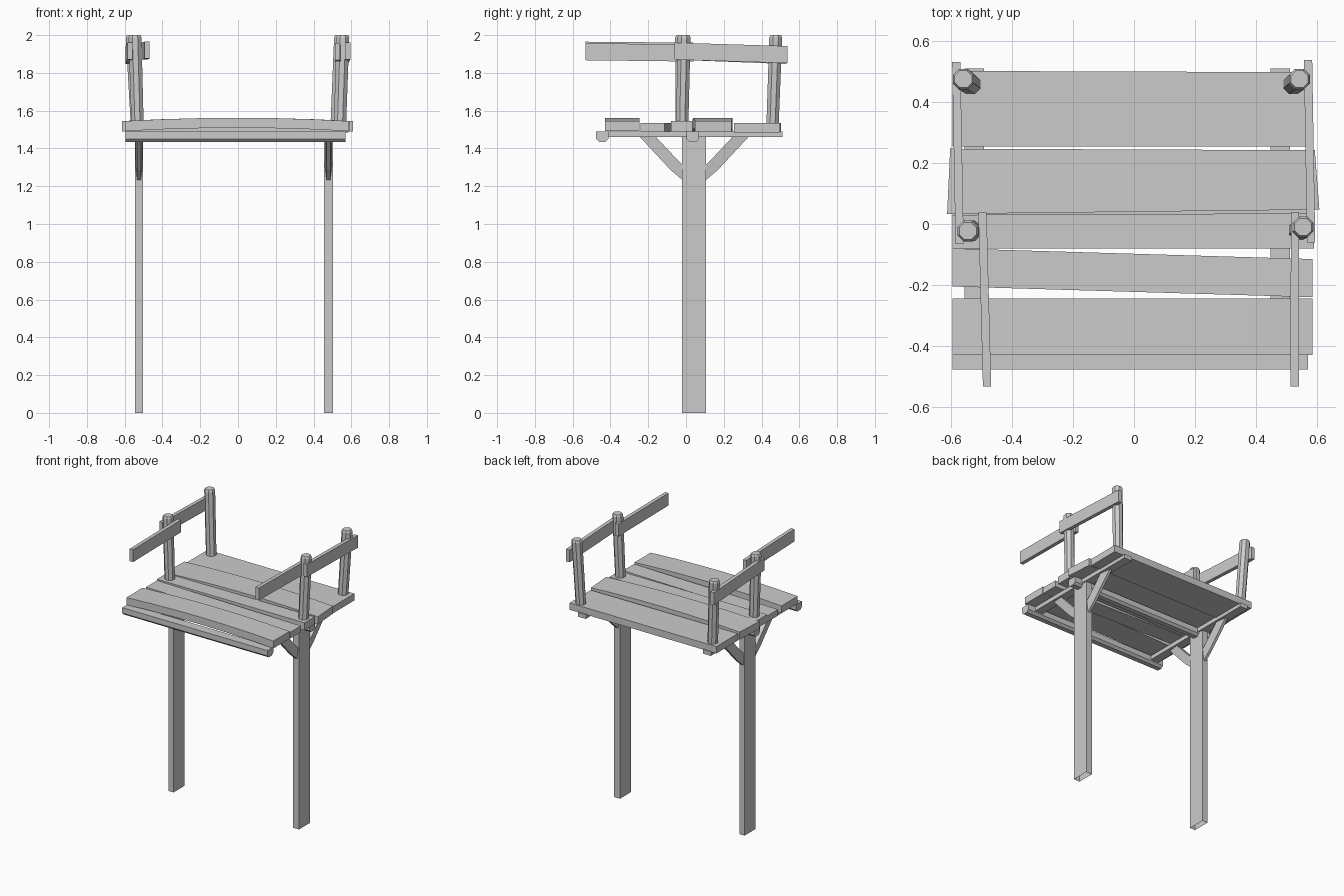
import bpy, bmesh, math
from mathutils import Vector

cube = bpy.data.objects.get("Cube")
if cube:
    bpy.data.objects.remove(cube)

wood = bpy.data.materials.new("grey_wood")
wood.use_nodes = True
GREY = (0.6, 0.6, 0.6, 1)
wood.diffuse_color = GREY
wood.node_tree.nodes["Principled BSDF"].inputs["Base Color"].default_value = GREY


def finish(name, bm):
    bmesh.ops.recalc_face_normals(bm, faces=bm.faces)
    mesh = bpy.data.meshes.new(name)
    bm.to_mesh(mesh)
    bm.free()
    mesh.materials.append(wood)
    obj = bpy.data.objects.new(name, mesh)
    bpy.context.collection.objects.link(obj)
    return obj


def loft(name, rings, open_start=False):
    """Join matching rings of points into a solid bar."""
    bm = bmesh.new()
    loops = [[bm.verts.new(p) for p in ring] for ring in rings]
    n = len(loops[0])
    for a, b in zip(loops, loops[1:]):
        for i in range(n):
            j = (i + 1) % n
            bm.faces.new((a[i], a[j], b[j], b[i]))
    if not open_start:
        bm.faces.new(loops[0])
    bm.faces.new(loops[-1])
    return finish(name, bm)


def plank(name, left, right, z0, z1, bow=0.0):
    """Deck board; each end is (x at front, x at back, y front, y back)."""
    rings = []
    steps = 6 if bow else 1
    for i in range(steps + 1):
        t = i / steps
        xf, xb, yf, yb = [a + (b - a) * t for a, b in zip(left, right)]
        up = bow * 4 * t * (1 - t)
        rings.append([(xf, yf, z0 + up), (xb, yb, z0 + up),
                      (xb, yb, z1 + up), (xf, yf, z1 + up)])
    loft(name, rings)


def rail(name, start, end, width=0.027, height=0.09):
    """Thin upright board between two end centres."""
    w, h = width / 2, height / 2
    loft(name, [[(x - w, y, z - h), (x + w, y, z - h),
                 (x + w, y, z + h), (x - w, y, z + h)]
                for x, y, z in (start, end)])


def post(name, foot, head, r=0.037):
    """Eight-sided leaning post with a chamfered top."""
    foot, head = Vector(foot), Vector(head)
    neck = head - Vector((0, 0, 0.012))
    rings = []
    for c, rad in ((foot, r * 0.95), (neck, r), (head, r * 0.82)):
        rings.append([(c.x + rad * math.cos(a), c.y + rad * math.sin(a), c.z)
                      for a in [math.tau * (k + 0.5) / 8 for k in range(8)]])
    loft(name, rings)


# Deck boards
plank("front_plank", (-.595, -.595, -.43, -.245), (.585, .585, -.43, -.245), 1.492, 1.545, .017)
plank("skewed_plank", (-.595, -.595, -.205, -.08), (.585, .585, -.24, -.115), 1.49, 1.535)
plank("middle_plank", (-.595, -.595, -.08, .03), (.59, .59, -.08, .035), 1.49, 1.545)
plank("wide_plank", (-.613, -.603, .033, .247), (.608, .593, .047, .242), 1.49, 1.545, .017)
plank("back_plank", (-.595, -.595, .255, .502), (.585, .585, .255, .498), 1.485, 1.535)

# Cross beams under the deck, with chamfered lower edges
for name, y0, y1 in (("front_beam", -.477, -.41), ("middle_beam", .003, .07)):
    c = 0.016
    loft(name, [[(x, y0, 1.49), (x, y0, 1.435 + c), (x, y0 + c, 1.435),
                 (x, y1 - c, 1.435), (x, y1, 1.435 + c), (x, y1, 1.49)]
                for x in (-.595, .57)])

# Legs, side beams and curved braces
for side, x0, x1 in (("right", -.545, -.503), ("left", .455, .503)):
    loft(side + "_leg", [[(x0, -.02, z), (x1, -.02, z), (x1, .107, z), (x0, .107, z)]
                         for z in (0, 1.465)], open_start=True)
    mid = (x0 + x1) / 2
    loft(side + "_side_beam", [[(mid - .032, y, 1.46), (mid + .032, y, 1.46),
                                (mid + .032, y, 1.49), (mid - .032, y, 1.49)]
                               for y in (-.43, .51)])
    for end, sign, root in (("front", -1, -.02), ("back", 1, .107)):
        path = (((-.01, 1.225), (-.01, 1.305)), ((.06, 1.285), (.03, 1.345)),
                ((.135, 1.365), (.08, 1.398)), ((.225, 1.462), (.14, 1.462)))
        loft(side + "_" + end + "_brace",
             [[(mid + dx, root + sign * y, z)
               for (y, z), dx in ((low, -.01), (low, .01), (high, .019), (high, -.019))]
              for low, high in path])

# Railing posts
post("right_back_post", (-.535, .458, 1.52), (-.56, .475, 2))
post("left_back_post", (.522, .458, 1.52), (.543, .475, 2))
post("right_middle_post", (-.532, -.022, 1.53), (-.545, -.023, 2))
post("left_middle_post", (.54, -.02, 1.53), (.555, -.01, 2))

# Railing boards
rail("right_back_rail", (-.583, .532, 1.892), (-.572, -.065, 1.915))
rail("left_back_rail", (.571, .538, 1.897), (.581, -.06, 1.915))
rail("right_front_rail", (-.497, .037, 1.915), (-.482, -.533, 1.92))
rail("left_front_rail", (.528, .04, 1.905), (.527, -.533, 1.912))
